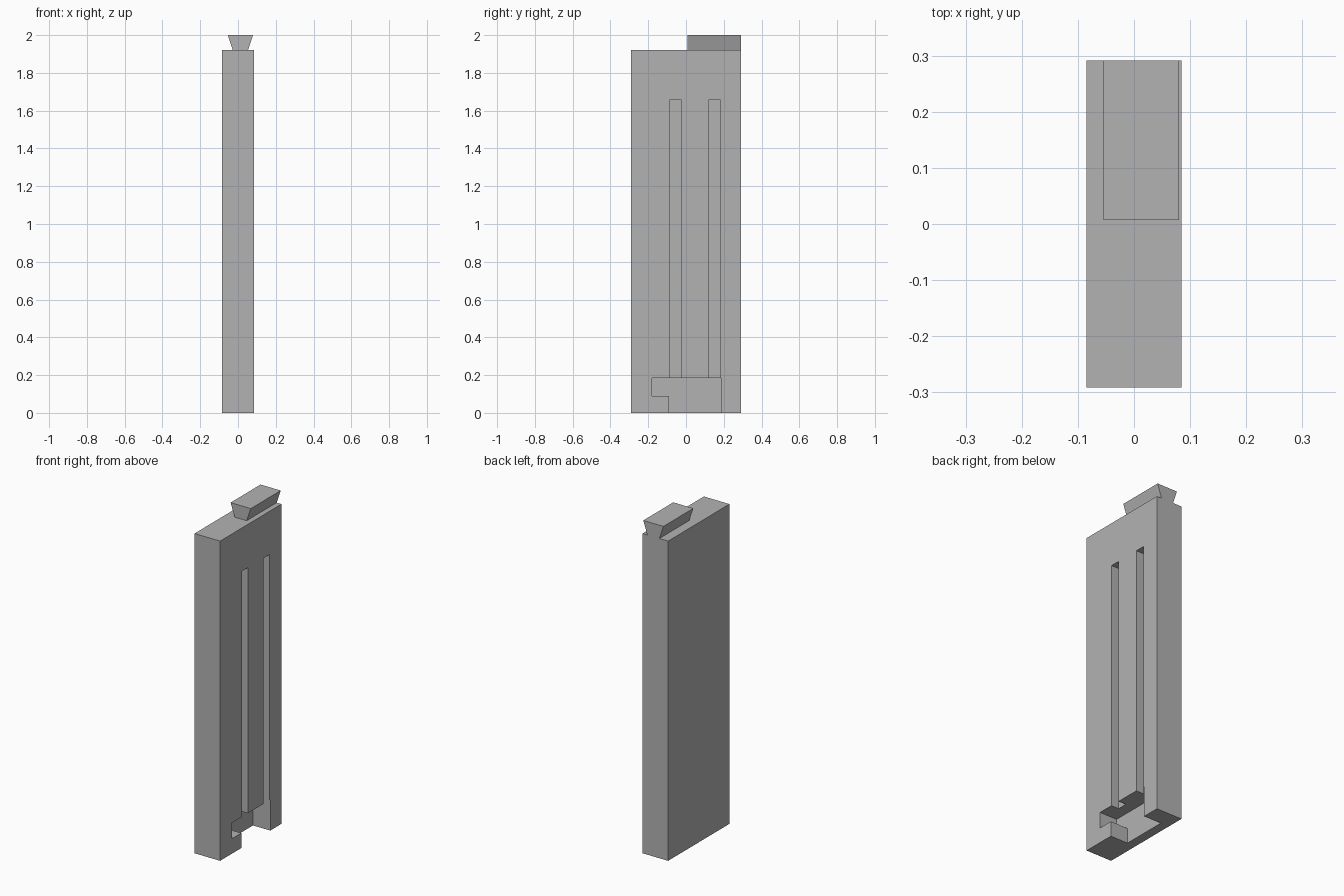
import bpy
import bmesh

default = bpy.data.objects.get("Cube")
if default:
    bpy.data.objects.remove(default, do_unlink=True)

grey = bpy.data.materials.new("plain grey")
grey.use_nodes = True
colour = (0.45, 0.45, 0.45, 1)
grey.diffuse_color = colour
grey.node_tree.nodes["Principled BSDF"].inputs["Base Color"].default_value = colour

HALF_X, HALF_Y, BODY_TOP = 0.085, 0.291, 1.92


def prism(name, profile, sweep):
    """Extrude a closed outline of 3D points along the sweep vector."""
    bm = bmesh.new()
    face = bm.faces.new([bm.verts.new(p) for p in profile])
    result = bmesh.ops.extrude_face_region(bm, geom=[face])
    moved = [g for g in result["geom"] if isinstance(g, bmesh.types.BMVert)]
    bmesh.ops.translate(bm, verts=moved, vec=sweep)
    bmesh.ops.recalc_face_normals(bm, faces=bm.faces)
    mesh = bpy.data.meshes.new(name)
    bm.to_mesh(mesh)
    bm.free()
    mesh.materials.append(grey)
    obj = bpy.data.objects.new(name, mesh)
    bpy.context.collection.objects.link(obj)
    return obj


def side_prism(name, outline, x0, x1):
    """Extrude a (y, z) outline across the thickness."""
    return prism(name, [(x0, y, z) for y, z in outline], (x1 - x0, 0, 0))


def rect(y0, y1, z0, z1):
    return [(y0, z0), (y1, z0), (y1, z1), (y0, z1)]


def carve(target, cutter):
    """Subtract the cutter from the target and discard it."""
    cutter.hide_render = True
    mod = target.modifiers.new("carve", "BOOLEAN")
    mod.operation = "DIFFERENCE"
    mod.solver = "EXACT"
    mod.object = cutter
    bpy.context.view_layer.objects.active = target
    bpy.ops.object.modifier_apply(modifier=mod.name)
    bpy.data.objects.remove(cutter, do_unlink=True)


# Tall flat body
body = side_prism("body", rect(-HALF_Y, HALF_Y, 0, BODY_TOP), -HALF_X, HALF_X)

# Stepped pocket, open at the side and the bottom
pocket = [(-0.09, -0.1), (0.185, -0.1), (0.185, 0.185),
          (-0.18, 0.185), (-0.18, 0.09), (-0.09, 0.09)]
carve(body, side_prism("pocket_cutter", pocket, HALF_X - 0.115, HALF_X + 0.1))

# Two long shallow slots running up from the pocket
for y in (-0.056, 0.15):
    slot = rect(y - 0.029, y + 0.029, 0.12, 1.66)
    carve(body, side_prism("slot_cutter", slot, HALF_X - 0.05, HALF_X + 0.1))

# Dovetail rail on the rear half of the top
rail = [(-0.027, BODY_TOP), (0.053, BODY_TOP), (0.08, 2), (-0.054, 2)]
prism("dovetail_rail", [(x, 0.007, z) for x, z in rail], (0, HALF_Y - 0.007, 0))
